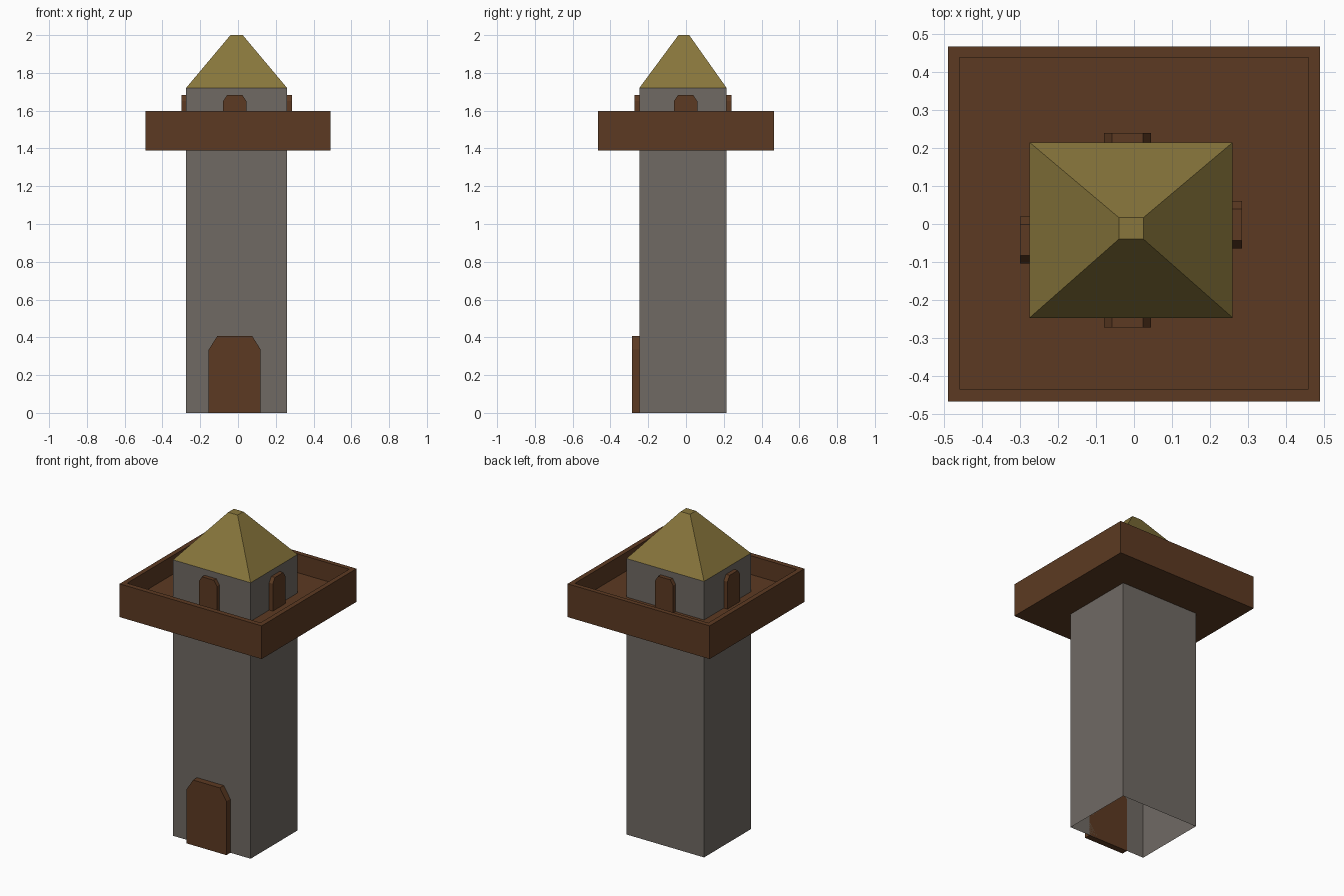
import bpy, bmesh
from mathutils import Matrix, Vector

if "Cube" in bpy.data.objects:
    bpy.data.objects.remove(bpy.data.objects["Cube"])


def material(name, rgb):
    m = bpy.data.materials.new(name)
    m.diffuse_color = (*rgb, 1)
    m.use_nodes = True
    m.node_tree.nodes["Principled BSDF"].inputs["Base Color"].default_value = m.diffuse_color
    return m


STONE = material("grey stone", (0.162, 0.144, 0.127))
WOOD = material("brown wood", (0.107, 0.042, 0.016))
THATCH = material("straw yellow", (0.246, 0.181, 0.045))


def finish(bm, name, mat, recalc=True):
    if recalc:
        bmesh.ops.recalc_face_normals(bm, faces=bm.faces)
    mesh = bpy.data.meshes.new(name)
    bm.to_mesh(mesh)
    bm.free()
    mesh.materials.append(mat)
    ob = bpy.data.objects.new(name, mesh)
    bpy.context.collection.objects.link(ob)
    return ob


def rect(bm, x0, x1, y0, y1, z):
    return [bm.verts.new(p) for p in ((x0, y0, z), (x1, y0, z), (x1, y1, z), (x0, y1, z))]


def loft(name, mat, rects, bottom=True, top=True):
    """Stack of rectangles (x0, x1, y0, y1, z) joined by side faces."""
    bm = bmesh.new()
    rings = [rect(bm, *r) for r in rects]
    for a, b in zip(rings, rings[1:]):
        for i in range(4):
            j = (i + 1) % 4
            bm.faces.new((a[i], a[j], b[j], b[i]))
    if bottom:
        bm.faces.new(rings[0][::-1])
    if top:
        bm.faces.new(rings[-1])
    return finish(bm, name, mat, bottom and top)


def arch(name, half, bevel, z0, shoulder, z1, depth, origin, quarter_turns):
    """Chamfer-topped panel standing out from a wall; unrotated it faces -y."""
    bm = bmesh.new()
    outline = [(-half, z0), (half, z0), (half, shoulder), (half - bevel, z1),
               (bevel - half, z1), (-half, shoulder)]
    face = bm.faces.new([bm.verts.new((x, 0, z)) for x, z in outline])
    ext = bmesh.ops.extrude_face_region(bm, geom=[face])
    moved = [v for v in ext["geom"] if isinstance(v, bmesh.types.BMVert)]
    bmesh.ops.translate(bm, verts=moved, vec=Vector((0, -depth, 0)))
    turn = Matrix.Rotation(quarter_turns * 1.5707963, 4, 'Z')
    bmesh.ops.transform(bm, verts=bm.verts, matrix=Matrix.Translation((*origin, 0)) @ turn)
    return finish(bm, name, WOOD)


# Hollow stone shaft, open underneath
X0, X1, Y0, Y1 = -0.275, 0.26, -0.247, 0.215
loft("tower_shaft", STONE, [(X0, X1, Y0, Y1, 0), (X0, X1, Y0, Y1, 1.72)], bottom=False, top=False)

# Truncated pyramid roof
loft("roof", THATCH, [(X0, X1, Y0, Y1, 1.72), (-0.04, 0.025, -0.04, 0.017, 2.0)])

# Balcony tray with a low parapet
loft("balcony", WOOD, [
    (-0.49, 0.49, -0.467, 0.467, 1.39),
    (-0.49, 0.49, -0.467, 0.467, 1.597),
    (-0.46, 0.46, -0.435, 0.438, 1.597),
    (-0.46, 0.46, -0.435, 0.438, 1.48)])

# Entrance door
arch("door", 0.1375, 0.045, 0, 0.335, 0.407, 0.039, (-0.0175, Y0), 0)

# Four upper doors, one on each wall
for name, origin, turns in (("front_window", (-0.017, Y0), 0), ("right_window", (X1, -0.002), 1),
                            ("back_window", (-0.017, Y1), 2), ("left_window", (X0, -0.042), 3)):
    arch(name, 0.062, 0.021, 1.47, 1.65, 1.682, 0.025, origin, turns)
